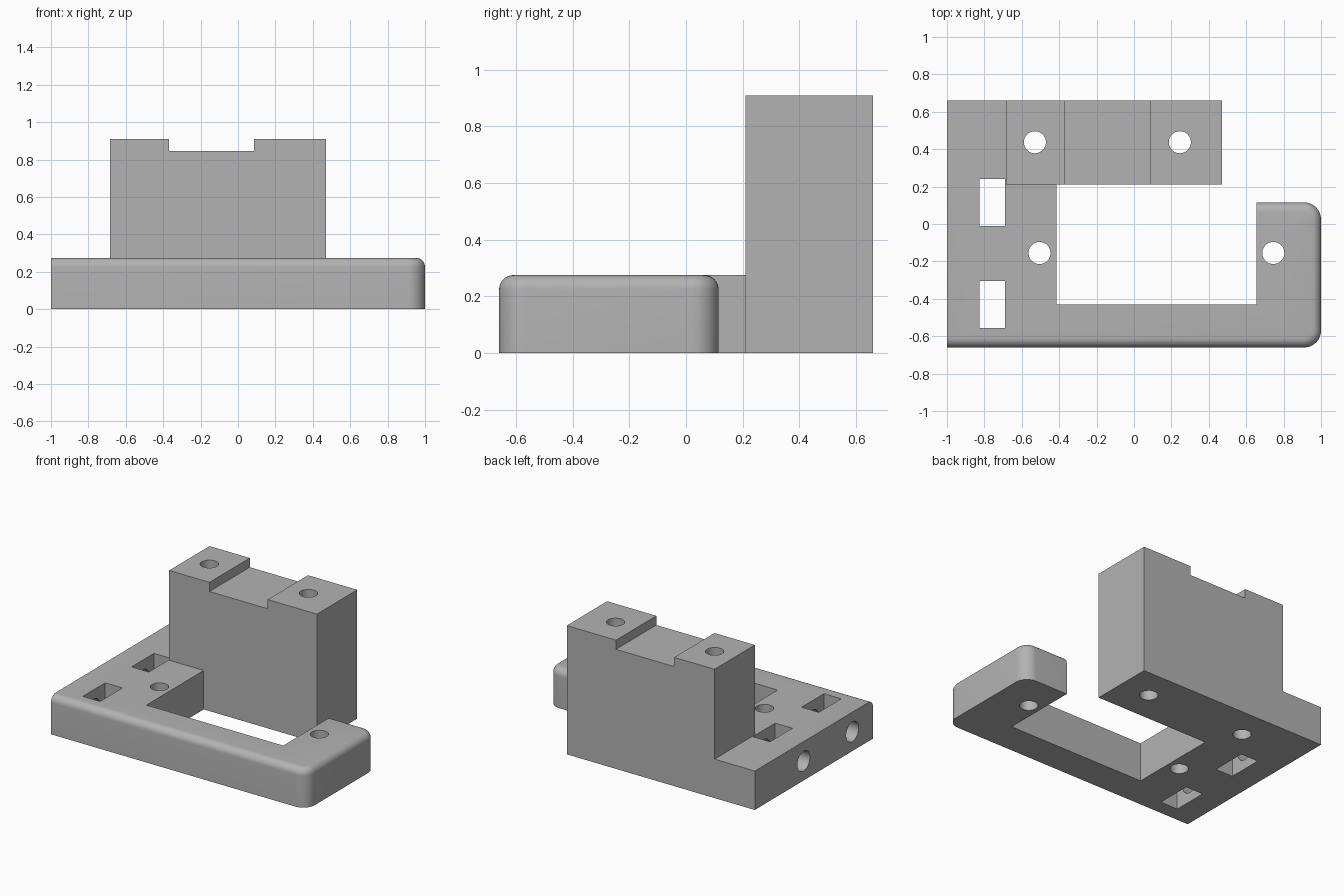
import bpy, bmesh, math

if "Cube" in bpy.data.objects:
    bpy.data.objects.remove(bpy.data.objects["Cube"])

grey = bpy.data.materials.new("plain_grey")
grey.use_nodes = True
grey.diffuse_color = (0.45, 0.45, 0.45, 1)
grey.node_tree.nodes["Principled BSDF"].inputs["Base Color"].default_value = (0.45, 0.45, 0.45, 1)

PLATE_TOP = 0.275
BLOCK_TOP = 0.91
BACK = 0.66


def prism(bm, points, direction):
    """Extrude a closed outline into a solid."""
    face = bm.faces.new([bm.verts.new(p) for p in points])
    extruded = bmesh.ops.extrude_face_region(bm, geom=[face])["geom"]
    verts = [g for g in extruded if isinstance(g, bmesh.types.BMVert)]
    bmesh.ops.translate(bm, verts=verts, vec=direction)
    bmesh.ops.recalc_face_normals(bm, faces=bm.faces)


def finish(bm, name):
    mesh = bpy.data.meshes.new(name)
    bm.to_mesh(mesh)
    bm.free()
    mesh.materials.append(grey)
    obj = bpy.data.objects.new(name, mesh)
    bpy.context.collection.objects.link(obj)
    return obj


def box(name, x0, x1, y0, y1, z0, z1):
    bm = bmesh.new()
    prism(bm, [(x0, y0, z0), (x1, y0, z0), (x1, y1, z0), (x0, y1, z0)], (0, 0, z1 - z0))
    return finish(bm, name)


def cylinder(name, center, radius, length, axis="Z"):
    turn = (0, math.pi / 2, 0) if axis == "X" else (0, 0, 0)
    bpy.ops.mesh.primitive_cylinder_add(vertices=48, radius=radius, depth=length,
                                        location=center, rotation=turn)
    obj = bpy.context.object
    obj.name = name
    obj.data.materials.append(grey)
    return obj


def combine(target, tool, operation):
    """Apply a boolean and remove the tool."""
    mod = target.modifiers.new("combine", "BOOLEAN")
    mod.operation = operation
    mod.solver = "EXACT"
    mod.object = tool
    bpy.context.view_layer.objects.active = target
    bpy.ops.object.modifier_apply(modifier=mod.name)
    bpy.data.objects.remove(tool)


# Base plate with a hooked arm
outline = [(-1, -BACK), (1, -BACK), (1, 0.115), (0.655, 0.115), (0.655, -0.43),
           (-0.415, -0.43), (-0.415, 0.21), (0.47, 0.21), (0.47, BACK), (-1, BACK)]
bm = bmesh.new()
prism(bm, [(x, y, 0) for x, y in outline], (0, 0, PLATE_TOP))

# Rounded upright corners at the outer end of the arm
corners = [e for e in bm.edges if all(v.co.x > 0.99 for v in e.verts)
           and abs(e.verts[0].co.z - e.verts[1].co.z) > 0.1]
bmesh.ops.bevel(bm, geom=corners, offset=0.09, segments=10, profile=0.5, affect="EDGES")

# Rounded top rim along the front, arm end and arm back
rim = []
for e in bm.edges:
    mid = (e.verts[0].co + e.verts[1].co) / 2
    on_top = all(v.co.z > PLATE_TOP - 0.001 for v in e.verts)
    if on_top and (mid.y < -0.5 or mid.x > 0.9 or abs(mid.y - 0.115) < 0.001):
        rim.append(e)
bmesh.ops.bevel(bm, geom=rim, offset=0.05, segments=8, profile=0.5, affect="EDGES")
body = finish(bm, "mounting_bracket")

# Tall block with a shallow channel across its top
profile = [(-0.685, 0), (0.47, 0), (0.47, BLOCK_TOP), (0.085, BLOCK_TOP), (0.085, 0.845),
           (-0.37, 0.845), (-0.37, BLOCK_TOP), (-0.685, BLOCK_TOP)]
bm = bmesh.new()
prism(bm, [(x, 0.21, z) for x, z in profile], (0, BACK - 0.21, 0))
combine(body, finish(bm, "tall_block"), "UNION")

# Vertical screw holes
for x, y in [(-0.53, 0.437), (0.245, 0.437), (-0.505, -0.155), (0.745, -0.155)]:
    combine(body, cylinder("screw_hole", (x, y, 0.5), 0.059, 1.4), "DIFFERENCE")

# Nut slots, each crossed by a bolt hole from the side
for y in (0.115, -0.43):
    combine(body, box("nut_slot", -0.825, -0.69, y - 0.125, y + 0.125, -0.1, 0.5), "DIFFERENCE")
    combine(body, cylinder("bolt_hole", (-0.83, y, 0.137), 0.07, 0.5, "X"), "DIFFERENCE")

bpy.ops.object.select_all(action="DESELECT")
body.select_set(True)
bpy.context.view_layer.objects.active = body
bpy.ops.object.shade_smooth_by_angle(angle=math.radians(30))
